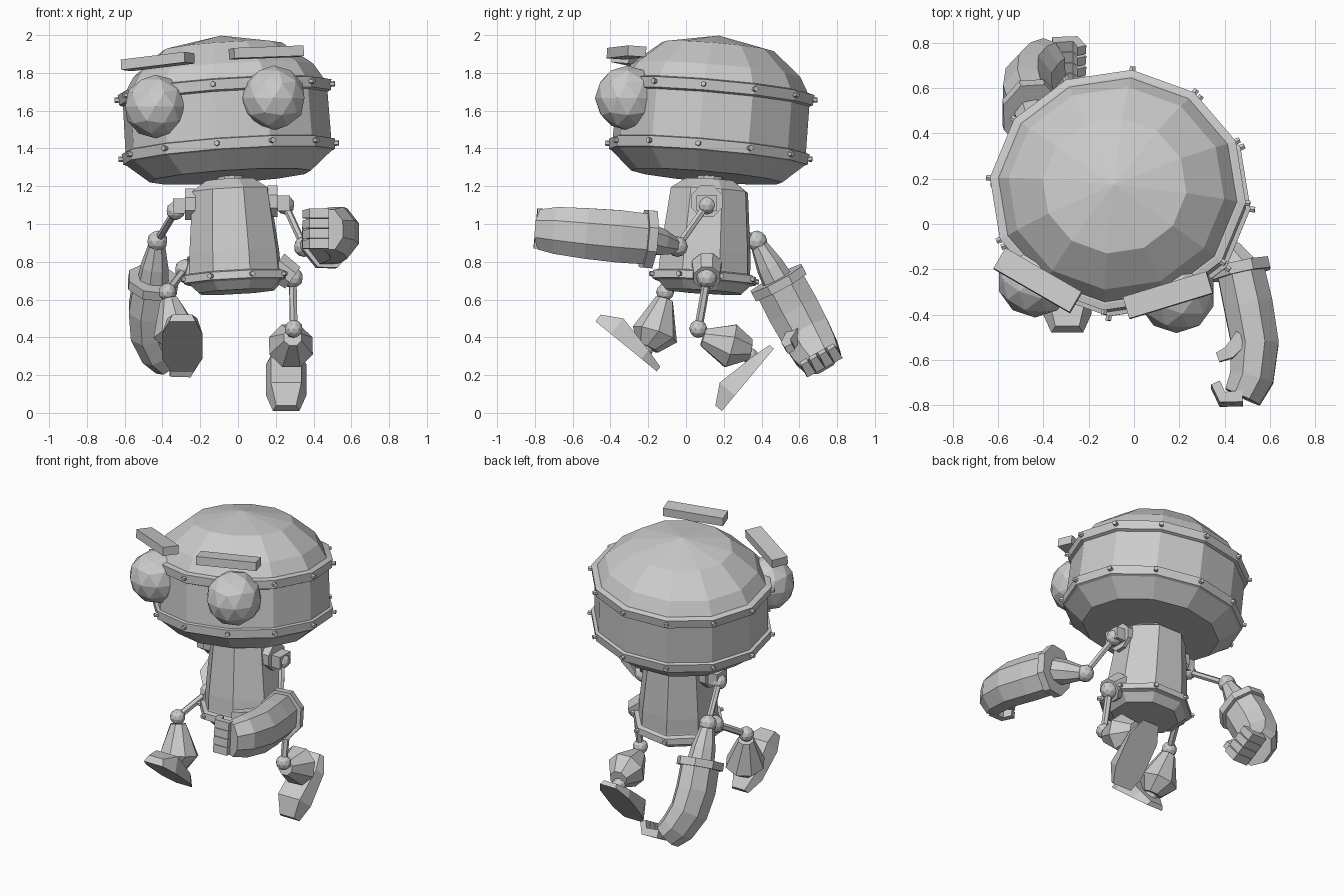
import bpy, bmesh, math
from mathutils import Vector, Matrix, Euler

old = bpy.data.objects.get("Cube")
if old:
    bpy.data.objects.remove(old, do_unlink=True)

metal = bpy.data.materials.new("grey_metal")
metal.use_nodes = True
grey = (0.6, 0.6, 0.6, 1)
metal.diffuse_color = grey
metal.node_tree.nodes["Principled BSDF"].inputs["Base Color"].default_value = grey


def finish(name, bm):
    bmesh.ops.remove_doubles(bm, verts=bm.verts, dist=0.0005)
    bmesh.ops.recalc_face_normals(bm, faces=bm.faces)
    mesh = bpy.data.meshes.new(name)
    bm.to_mesh(mesh)
    bm.free()
    mesh.materials.append(metal)
    obj = bpy.data.objects.new(name, mesh)
    bpy.context.collection.objects.link(obj)
    return obj


def loft(name, rings):
    """Skin a list of equal point rings and cap both ends."""
    bm = bmesh.new()
    rows = [[bm.verts.new(p) for p in ring] for ring in rings]
    n = len(rows[0])
    for a, b in zip(rows, rows[1:]):
        for i in range(n):
            j = (i + 1) % n
            bm.faces.new((a[i], a[j], b[j], b[i]))
    bm.faces.new(rows[0])
    bm.faces.new(rows[-1])
    return finish(name, bm)


def lathe(name, profile, mat, n, turn, squash=1.0):
    """Faceted solid of revolution from (radius, height) pairs."""
    angles = [math.radians(turn) + math.tau * i / n for i in range(n)]
    return loft(name, [[mat @ Vector((r * math.cos(a), r * squash * math.sin(a), h))
                        for a in angles] for r, h in profile])


def tube(name, pts, radii, n=8, v=(0, 0, 1), flat=1.0):
    """Faceted tube along points; v is the wide axis, flat scales across it."""
    pts, v, rings = [Vector(p) for p in pts], Vector(v), []
    for i, p in enumerate(pts):
        t = (pts[min(i + 1, len(pts) - 1)] - pts[max(i - 1, 0)]).normalized()
        s = t.cross(v)
        if s.length < 0.05:
            s = t.cross(Vector((1, 0, 0)))
        s.normalize()
        w = s.cross(t)
        angles = [math.tau * (k + 0.5) / n for k in range(n)]
        rings.append([p + radii[i] * (flat * math.cos(a) * s + math.sin(a) * w) for a in angles])
    return loft(name, rings)


def ball(name, centre, r):
    bm = bmesh.new()
    bmesh.ops.create_icosphere(bm, subdivisions=2, radius=r, matrix=Matrix.Translation(centre))
    return finish(name, bm)


def box(name, centre, size, rot):
    bm = bmesh.new()
    mat = Matrix.Translation(centre) @ Euler([math.radians(a) for a in rot]).to_matrix().to_4x4()
    bmesh.ops.create_cube(bm, size=1, matrix=mat @ Matrix.Diagonal((*size, 1)))
    return finish(name, bm)


def bolts(name, mat, r, h, n, turn, squash=1.0):
    for i in range(n):
        a = math.radians(turn) + math.tau * i / n
        d = Vector((math.cos(a), squash * math.sin(a), 0))
        up = Vector((0, 0, h))
        tube(name, [mat @ (d * (r - 0.02) + up), mat @ (d * (r + 0.018) + up)], [0.016, 0.014], 6)


def leaning(centre, pitch, roll):
    return Matrix.Translation(centre) @ Euler((math.radians(pitch), math.radians(roll), 0)).to_matrix().to_4x4()


# Head with riveted bands
head = leaning((-0.06, 0.135, 1.55), -4.9, -3.8)
SIDES, TURN, OVAL = 12, -6, 0.94
lathe("head", [(0.43, -0.3), (0.55, -0.2), (0.545, 0.16), (0.48, 0.265), (0.32, 0.39), (0, 0.45)],
      head, SIDES, TURN, OVAL)
for h in (-0.165, 0.15):
    band = [(0.54, h - 0.04), (0.565, h - 0.03), (0.57, h + 0.025), (0.54, h + 0.032)]
    lathe("head_band", band, head, SIDES, TURN, OVAL)
    bolts("head_bolt", head, 0.57, h, SIDES, TURN, OVAL)

# Eyes and brows
ball("right_eye", (-0.437, -0.245, 1.622), 0.168)
ball("left_eye", (0.188, -0.31, 1.667), 0.172)
box("right_brow", (-0.425, -0.25, 1.86), (0.39, 0.105, 0.055), (-4, -6, -30))
box("left_brow", (0.15, -0.315, 1.908), (0.385, 0.1, 0.055), (-4, -2, 17))

# Neck, body and skirt ring
body = leaning((-0.025, 0.11, 0.95), -3.5, -3)
lathe("neck", [(0.07, 0.25), (0.07, 0.36)], body, 8, 18)
lathe("body", [(0.21, -0.31), (0.27, -0.25), (0.255, -0.2), (0.25, -0.1), (0.215, 0.23), (0.135, 0.285)],
      body, 8, 18)
lathe("skirt_ring", [(0.25, -0.265), (0.29, -0.255), (0.285, -0.215), (0.25, -0.205)], body, 8, 18)
bolts("skirt_bolt", body, 0.285, -0.235, 8, 18)

# Shoulder and hip sockets
for side, x, z in (("right", -0.225, 1.105), ("left", 0.155, 1.12)):
    s = -1 if x < 0 else 1
    tube(side + "_shoulder_disc", [(x, 0.11, z), (x + s * 0.055, 0.11, z)], [0.09, 0.09])
    box(side + "_shoulder_block", (x + s * 0.08, 0.11, z - 0.01), (0.08, 0.11, 0.08), (0, 0, 0))
for side, a, b in (("right", (-0.2, 0.1, 0.74), (-0.28, 0.09, 0.76)),
                   ("left", (0.2, 0.11, 0.78), (0.29, 0.11, 0.715))):
    tube(side + "_hip_socket", [a, b], [0.085, 0.075])
    ball(side + "_hip_ball", b, 0.055)


def arm(side, shoulder, elbow, sleeve, wide, fingers, thumb):
    wide = Vector(wide).normalized()
    tube(side + "_upper_arm", [shoulder, elbow], [0.02, 0.02], 6)
    ball(side + "_shoulder_ball", shoulder, 0.05)
    ball(side + "_elbow", elbow, 0.055)
    e, c, d = Vector(elbow), Vector(sleeve[0]), Vector(sleeve[1])
    tube(side + "_forearm", [e, e.lerp(c, 0.6), c], [0.04, 0.075, 0.085])
    t = (d - c).normalized()
    tube(side + "_cuff", [c - t * 0.025, c + t * 0.025], [0.165, 0.165], 8, wide, 0.85)
    tube(side + "_hand", sleeve, [0.145, 0.15, 0.145, 0.135, 0.115], 8, wide, 0.78)
    for k in range(4):
        shift = wide * (k - 1.5) * 0.054
        tube(side + "_finger", [Vector(p) + shift for p in fingers], [0.036, 0.036, 0.03], 4, wide)
    tube(side + "_thumb", thumb, [0.05, 0.04, 0.03], 4, wide)


arm("left", (0.25, 0.11, 1.1), (0.35, -0.045, 0.88),
    [(0.47, -0.2, 0.92), (0.505, -0.36, 0.935), (0.535, -0.53, 0.95), (0.52, -0.68, 0.965), (0.48, -0.765, 0.97)],
    (0, 0.1, 1), [(0.48, -0.77, 0.975), (0.39, -0.775, 0.975), (0.36, -0.71, 0.97)],
    [(0.48, -0.5, 1.03), (0.42, -0.57, 1.04), (0.37, -0.59, 1.04)])
arm("right", (-0.33, 0.12, 1.07), (-0.427, 0.375, 0.91),
    [(-0.45, 0.49, 0.69), (-0.47, 0.565, 0.55), (-0.465, 0.63, 0.43), (-0.42, 0.685, 0.33), (-0.37, 0.72, 0.275)],
    (0, 0.88, 0.48), [(-0.36, 0.72, 0.265), (-0.26, 0.725, 0.26), (-0.23, 0.695, 0.31)],
    [(-0.4, 0.58, 0.42), (-0.33, 0.54, 0.36), (-0.28, 0.55, 0.34)])


def leg(side, hip, knee, shin, toe, heel, ankle):
    tube(side + "_thigh", [hip, knee], [0.022, 0.022], 6)
    ball(side + "_knee", knee, 0.048)
    tube(side + "_shin", shin, [0.05, 0.125, 0.06])
    ball(side + "_ankle", ankle, 0.045)
    # Wedge foot: sections run from toe to heel, with the sole at height zero
    toe, heel = Vector(toe), Vector(heel)
    run = (heel - toe).normalized()
    up = run.cross(Vector((1, 0, 0))).normalized()
    if up.dot(Vector(ankle) - toe) < 0:
        up.negate()
    x = Vector((1, 0, 0))
    rings = []
    for f, w, h in ((0, 0.07, 0.045), (0.25, 0.107, 0.105), (0.75, 0.107, 0.06), (1, 0.06, 0.03)):
        p = toe.lerp(heel, f)
        rings.append([p - x * w, p + x * w, p + x * w * 0.75 + up * h, p - x * w * 0.75 + up * h])
    loft(side + "_foot", rings)


leg("left", (0.29, 0.11, 0.7), (0.295, 0.065, 0.445),
    [(0.29, 0.09, 0.4), (0.28, 0.235, 0.355), (0.265, 0.34, 0.335)],
    (0.255, 0.19, 0.01), (0.255, 0.465, 0.34), (0.26, 0.34, 0.3))
leg("right", (-0.28, 0.09, 0.76), (-0.373, -0.11, 0.64),
    [(-0.365, -0.115, 0.6), (-0.325, -0.165, 0.415), (-0.315, -0.2, 0.345)],
    (-0.295, -0.48, 0.485), (-0.295, -0.155, 0.22), (-0.31, -0.22, 0.33))
